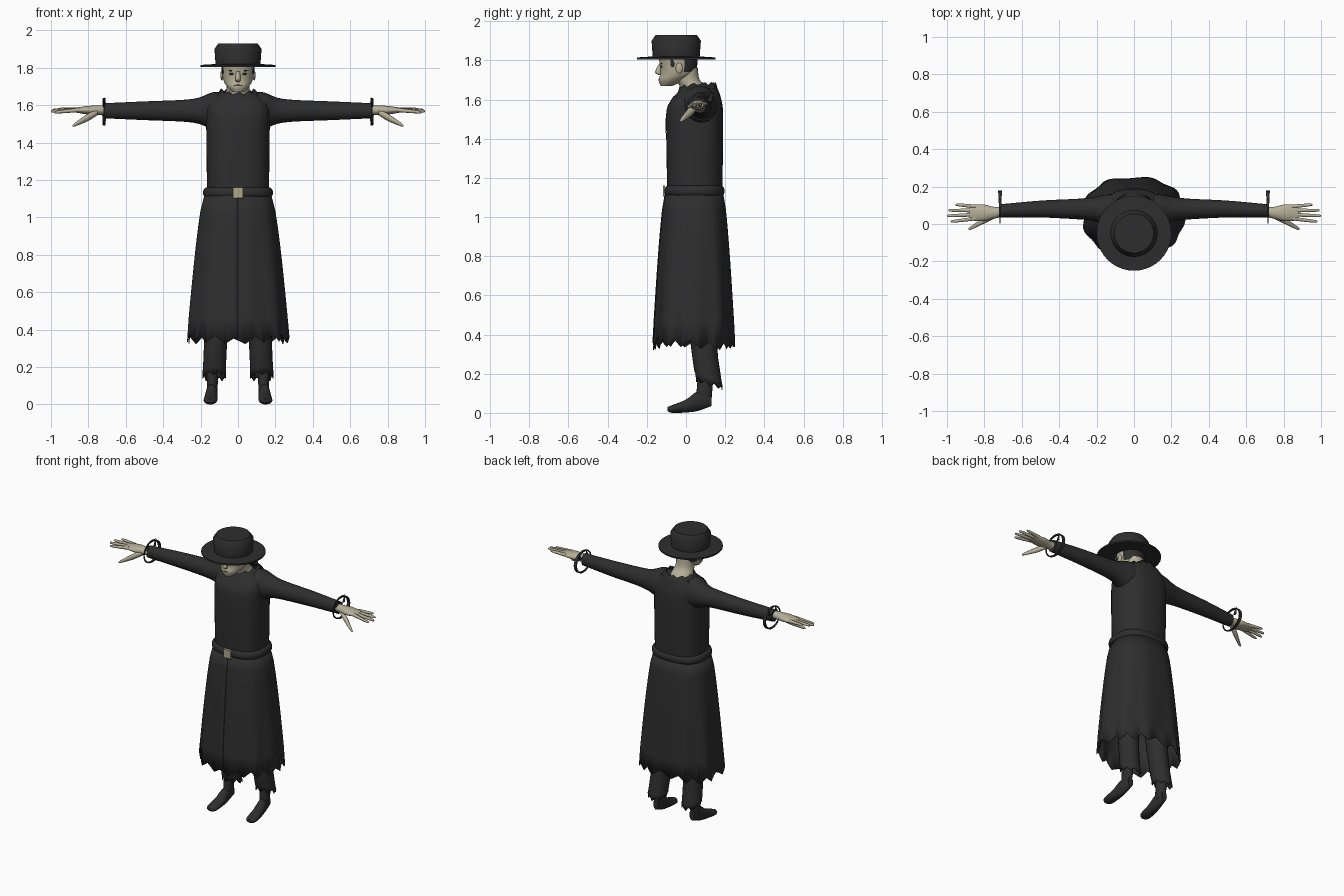
import bpy, bmesh
from math import sin, cos, pi, radians, copysign
from mathutils import Matrix, Vector

cube = bpy.data.objects.get("Cube")
if cube:
    bpy.data.objects.remove(cube)


def material(name, red, green, blue):
    mat = bpy.data.materials.new(name)
    mat.use_nodes = True
    mat.diffuse_color = (red, green, blue, 1)
    shader = mat.node_tree.nodes["Principled BSDF"]
    shader.inputs["Base Color"].default_value = mat.diffuse_color
    shader.inputs["Roughness"].default_value = .9
    return mat


BLACK = material("black cloth", .027, .027, .028)
SKIN = material("pale skin", .46, .43, .31)
LIPS = material("dull lips", .27, .22, .16)
BRASS = material("buckle brass", .42, .39, .25)


def finish(name, bm, mat, closed=True, paired=False, cloth=0):
    """Turn a bmesh into a smooth object with sharp edges kept."""
    if closed:
        bmesh.ops.recalc_face_normals(bm, faces=bm.faces)
    mesh = bpy.data.meshes.new(name)
    bm.to_mesh(mesh)
    bm.free()
    for face in mesh.polygons:
        face.use_smooth = True
    mesh.set_sharp_from_angle(angle=radians(50))
    mesh.materials.append(mat)
    ob = bpy.data.objects.new(name, mesh)
    bpy.context.collection.objects.link(ob)
    if cloth:
        shell = ob.modifiers.new("cloth thickness", "SOLIDIFY")
        shell.thickness = cloth
        shell.offset = 0
    if paired:
        ob.modifiers.new("other side", "MIRROR")
    return ob


def superellipse(angle, power):
    return [copysign(abs(v) ** (2 / power), v) for v in (cos(angle), sin(angle))]


def eased(rings, steps=4):
    """Smooth curve through a few rings."""
    keys = [Vector(r) for r in rings]
    last = len(keys) - 1
    for i in range(last):
        before, a, b, after = keys[max(i - 1, 0)], keys[i], keys[i + 1], keys[min(i + 2, last)]
        for s in range(steps):
            t = s / steps
            bend = (b - before) * (1 - t) - (after - a) * t
            yield a.lerp(b, t * t * (3 - 2 * t)) + bend * (t * (1 - t) / 2)
    yield keys[last]


def bridge(bm, rows, wrap):
    for low, high in zip(rows, rows[1:]):
        for i in range(0 if wrap else 1, len(low)):
            bm.faces.new((low[i - 1], low[i], high[i], high[i - 1]))


def loft(name, mat, axis, rings, at=0, lean=0, sides=24, power=2,
         soft=True, caps=True, jag=0, **style):
    """Skin rings of (position, centre, radius across, radius along).

    The other centre is `at`, drifting by `lean` per unit of length."""
    bm = bmesh.new()
    rows = []
    for k, (pos, centre, across, along) in enumerate(eased(rings) if soft else rings):
        row = []
        for i in range(sides):
            u, v = superellipse(2 * pi * i / sides, power)
            w = pos + (jag * (i % 3 - 1) if k == 0 else 0)
            a = at + lean * (pos - rings[0][0]) + across * u
            b = centre + along * v
            row.append(bm.verts.new({"x": (w, b, a), "y": (a, w, b), "z": (a, b, w)}[axis]))
        rows.append(row)
    bridge(bm, rows, wrap=True)
    if caps:
        bm.faces.new(rows[0])
        bm.faces.new(rows[-1])
    return finish(name, bm, mat, **style)


def blob(name, mat, centre, size, **style):
    bm = bmesh.new()
    bmesh.ops.create_uvsphere(bm, u_segments=16, v_segments=8, radius=1)
    bmesh.ops.transform(bm, matrix=Matrix.LocRotScale(centre, None, size), verts=bm.verts)
    return finish(name, bm, mat, **style)


# Hat: brim and crown turned around one centre
hat_profile = ((1.805, .2), (1.815, .2), (1.82, .12), (1.9, .126), (1.93, .105))
loft("hat", BLACK, "z", [(z, -.05, r, r) for z, r in hat_profile], sides=40, soft=False)

# Head with hair at the back
head = loft("head", SKIN, "z", [(1.67, -.1, .03, .03), (1.7, -.07, .06, .07),
                                (1.74, -.04, .08, .09), (1.82, -.04, .09, .1)], sides=40)
head.data.materials.append(BLACK)
for face in head.data.polygons:
    if face.center.y > -.01 and face.center.z > 1.74:
        face.material_index = 1
loft("nose", SKIN, "z", [(1.78, -.13, .01, .01), (1.74, -.14, .014, .018),
                         (1.725, -.13, .01, .01)], sides=12)
blob("mouth", LIPS, (0, -.135, 1.705), (.022, .006, .005))
blob("eyes", BLACK, (.035, -.126, 1.767), (.014, .004, .005), paired=True)
blob("brows", BLACK, (.037, -.125, 1.784), (.019, .004, .003), paired=True)
blob("ears", SKIN, (.086, -.035, 1.76), (.008, .018, .028), paired=True)
blob("sideburns", BLACK, (.08, -.068, 1.79), (.006, .012, .025), paired=True)
loft("neck", SKIN, "z", [(1.6, .05, .09, .09), (1.66, .04, .07, .07),
                         (1.7, .01, .06, .06), (1.76, 0, .06, .06)])

# Tunic and ragged collar
tunic = loft("tunic", BLACK, "z", [(1.1, .045, .165, .14), (1.5, .045, .17, .145),
                                   (1.6, .055, .165, .125), (1.66, .07, .11, .09)],
             sides=40, power=2.5, caps=False)
collar = loft("ragged_collar", BLACK, "z", [(1.68, .06, .09, .09), (1.635, .06, .125, .105)],
              sides=30, soft=False, caps=False, jag=.007, cloth=.006)
for vert in collar.data.vertices:
    vert.co.z -= max(0, .06 - vert.co.y) / 5

# Rounded chest panel laid on the tunic
bm = bmesh.new()
rows = []
for k in range(9):
    t = k / 8
    half = .006 + .11 * sin(2.1 * t)
    middle = .04 * (1 - t) ** 2
    rows.append([bm.verts.new((middle + half * (i / 5 - 1), -.4, 1.43 + .185 * t))
                 for i in range(11)])
bridge(bm, rows, wrap=False)
panel = finish("chest_panel", bm, BLACK, closed=False)
lay = panel.modifiers.new("lay on tunic", "SHRINKWRAP")
lay.target = tunic
lay.wrap_method = "PROJECT"
lay.wrap_mode = "ABOVE_SURFACE"
lay.use_project_y = True
lay.offset = .004

# Belt with a rounded edge, and its buckle
belt = []
for k in range(7):
    bulge = .015 * sin(pi * k / 6) ** .5
    belt.append((1.105 + .055 * k / 6, .043, .172 + bulge, .139 + bulge))
loft("belt", BLACK, "z", belt, sides=40, power=2.5, soft=False)
bm = bmesh.new()
bmesh.ops.create_cube(bm, size=1)
bmesh.ops.transform(bm, verts=bm.verts, matrix=Matrix.LocRotScale(
    (0, -.112, 1.132), None, (.054, .012, .056)))
finish("buckle", bm, BRASS)

# Wrap-over skirt: folds deepen towards a torn hem
bm = bmesh.new()
rows = []
columns, levels = 96, 8
for k in range(levels + 1):
    t = k / levels
    flare = t ** .65
    row = []
    for i in range(columns + 1):
        turn = i / columns
        angle = radians(366 * turn - 96)
        u, v = superellipse(angle, 2.4)
        swell = 1 + .025 * turn + .028 * t * cos(9 * angle + .6)
        notch = 1 - 2 * abs(i / 6 % 1 - .5)
        drop = .04 * notch + .008 * sin(3 * angle) if k == levels else 0
        row.append(bm.verts.new(((.172 + .092 * flare) * swell * u,
                                 .042 + (.143 + .06 * flare) * swell * v,
                                 1.13 - .76 * t - drop)))
    rows.append(row)
bridge(bm, rows, wrap=False)
finish("skirt", bm, BLACK, closed=False, cloth=.004)

# Sleeves
loft("sleeves", BLACK, "x", [(.05, .07, .09, .09), (.13, .07, .1, .09), (.21, .08, .07, .065),
                             (.3, .08, .058, .055), (.5, .08, .05, .045),
                             (.72, .07, .04, .035)], at=1.57, paired=True)

# Loose bracelets, wider at the back, with two prongs each
bm = bmesh.new()
rows = []
for i in range(29):
    angle = 2 * pi * i / 28
    half = .006 + .004 * cos(angle)
    rows.append([bm.verts.new((.716 + dx, .09 + r * cos(angle), 1.565 + (r - .014) * sin(angle)))
                 for dx, r in ((-half, .08), (half, .08), (half, .088), (-half, .088))])
bridge(bm, rows, wrap=True)
bmesh.ops.remove_doubles(bm, verts=bm.verts, dist=.0001)
finish("bracelets", bm, BLACK, paired=True)
for name, y in (("front", .045), ("back", .12)):
    loft(name + "_bracelet_prongs", BLACK, "z", [(1.59, y, .006, .014), (1.64, y + .015, .001, .001)],
         at=.716, sides=8, paired=True)

# Hands: palm, fanned fingers and a lowered thumb
loft("palms", SKIN, "x", [(.7, .065, .025, .027), (.75, .06, .025, .032), (.81, .06, .022, .045),
                          (.88, .06, .01, .04)], at=1.573, paired=True)
for i, name in enumerate(("index", "middle", "ring", "little")):
    root = .03 + .021 * i
    tip = .015 + .029 * i
    reach = 1 - .014 * (i - 1.2) ** 2
    loft(name + "_fingers", SKIN, "x", [(.845, root, .012, .011), (reach - .02, tip, .008, .008),
                                        (reach, tip, .003, .003)],
         at=1.575, lean=.05 * (i - 2), sides=10, paired=True)
loft("thumbs", SKIN, "x", [(.75, .045, .016, .018), (.8, .02, .02, .018),
                           (.87, -.02, .01, .01), (.885, -.025, .003, .003)],
     at=1.563, lean=-.55, sides=10, paired=True)

# Trouser legs with a frayed hem that hangs lower behind
legs = loft("trouser_legs", BLACK, "z", [(.15, .12, .06, .065), (.36, .09, .06, .065),
                                         (.95, .05, .08, .09)],
            at=.128, lean=-.045, caps=False, jag=.012, paired=True, cloth=.005)
for vert in legs.data.vertices:
    if vert.co.z < .18:
        vert.co.z -= (vert.co.y - .12) * .3

# Shoes and ankles
loft("shoes", BLACK, "y", [(-.095, .02, .015, .01), (-.07, .02, .035, .02), (0, .035, .035, .033),
                           (.06, .06, .03, .05), (.13, .07, .02, .035)],
     at=.15, lean=-.06, paired=True)
loft("ankles", BLACK, "z", [(.06, .09, .027, .04), (.25, .105, .034, .04)], at=.137, paired=True)
